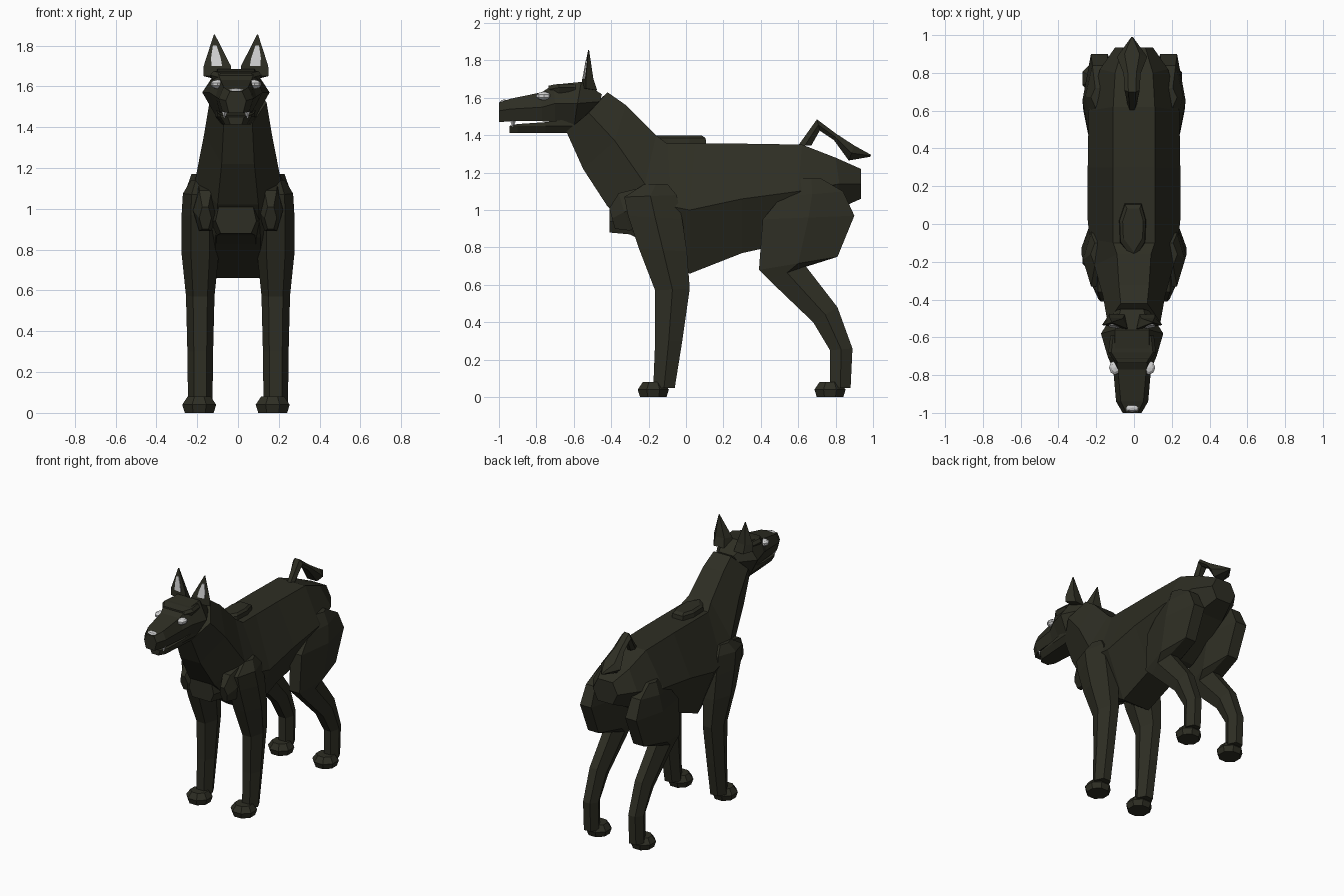
import bpy, bmesh, math
from mathutils import Vector


def material(name, rgb):
    m = bpy.data.materials.new(name)
    m.diffuse_color = (*rgb, 1)
    return m


COAT = material("dark_olive_coat", (0.027, 0.027, 0.017))
PALE = material("pale_grey", (0.66, 0.66, 0.66))


def make(name, bm, mat):
    bmesh.ops.recalc_face_normals(bm, faces=bm.faces[:])
    me = bpy.data.meshes.new(name)
    bm.to_mesh(me)
    bm.free()
    me.materials.append(mat)
    ob = bpy.data.objects.new(name, me)
    bpy.context.collection.objects.link(ob)
    return ob


def loft(name, rings, mat=COAT):
    """Skin a list of equal point rings and cap both ends."""
    bm = bmesh.new()
    vs = [[bm.verts.new(p) for p in r] for r in rings]
    n = len(vs[0])
    for a, b in zip(vs, vs[1:]):
        for i in range(n):
            j = (i + 1) % n
            bm.faces.new((a[i], a[j], b[j], b[i]))
    bm.faces.new(vs[0])
    bm.faces.new(vs[-1])
    return make(name, bm, mat)


def hexagon(cx, *levels):
    """Three (half width, y, z) levels become a six-point ring."""
    right = [(cx + w, y, z) for w, y, z in levels]
    left = [(cx - w, y, z) for w, y, z in reversed(levels)]
    return right + left


def limb(name, rows, cx):
    """Rows of (front y, front z, back y, back z, half width)."""
    loft(name, [hexagon(cx, (w * .5, fy, fz),
                        (w, (fy + by) / 2, (fz + bz) / 2),
                        (w * .5, by, bz)) for fy, fz, by, bz, w in rows])


def ball(name, centre, size, mat):
    bm = bmesh.new()
    bmesh.ops.create_uvsphere(bm, u_segments=8, v_segments=5, radius=1)
    for v in bm.verts:
        v.co = Vector(centre) + v.co * Vector(size)
    make(name, bm, mat)


# Torso and neck: upper, side and lower edges from throat to rump
torso = [
    ((.07, -.42, 1.63), (.14, -.52, 1.52), (.07, -.64, 1.42)),
    ((.08, -.32, 1.56), (.165, -.38, 1.37), (.08, -.55, 1.22)),
    ((.09, -.16, 1.40), (.21, -.22, 1.14), (.10, -.42, 1.02)),
    ((.11, -.10, 1.355), (.235, -.08, 1.02), (.11, -.26, .86)),
    ((.11, .05, 1.355), (.245, .02, 1.00), (.11, .02, .66)),
    ((.11, .30, 1.355), (.245, .30, 1.06), (.11, .30, .77)),
    ((.11, .62, 1.35), (.24, .60, 1.10), (.11, .48, .81)),
    ((.10, .80, 1.28), (.18, .82, 1.14), (.10, .80, 1.00)),
    ((.06, .935, 1.22), (.10, .935, 1.14), (.06, .935, 1.06)),
]
loft("torso_and_neck", [hexagon(0, *r) for r in torso])

# Raised withers on the back
outline = [(0, -.2), (.06, -.1), (.065, .02), (.04, .11), (-.05, .11), (-.08, .02), (-.075, -.1)]
loft("withers", [[(x * k, y * k, z) for x, y in outline]
                 for k, z in ((1, 1.34), (.95, 1.385), (.75, 1.40))])

# Breast plate
loft("breast", [hexagon(-.01, (w * .8, y, t), (w, y, .94), (w * .75, y, b))
                for y, w, t, b in ((-.41, .10, 1.03, .88), (-.30, .125, 1.05, .87),
                                   (-.2, .13, 1.05, .82))])

# Head: crown, cheek and underside edges from nape to muzzle
head = [
    ((.06, -.45, 1.62), (.09, -.46, 1.58), (.05, -.48, 1.50)),
    ((.09, -.56, 1.685), (.165, -.58, 1.57), (.09, -.60, 1.44)),
    ((.09, -.71, 1.67), (.13, -.70, 1.57), (.08, -.70, 1.47)),
    ((.075, -.77, 1.63), (.10, -.77, 1.55), (.08, -.77, 1.475)),
    ((.06, -.94, 1.595), (.085, -.94, 1.54), (.065, -.94, 1.475)),
    ((.03, -1.0, 1.575), (.05, -1.0, 1.53), (.035, -1.0, 1.47)),
]
loft("head", [hexagon(-.01, *r) for r in head])
loft("lower_jaw", [hexagon(-.01, (w, y, t), (w, y, 1.45), (w * .7, y, 1.412))
                   for y, w, t in ((-.60, .10, 1.49), (-.75, .09, 1.47),
                                   (-.90, .075, 1.46), (-.945, .04, 1.45))])
# Heavy brow
loft("brow", [hexagon(-.01, (w, y, t), (w * 1.15, y, t - .02), (w, y, t - .05))
              for y, w, t in ((-.735, .075, 1.665), (-.68, .11, 1.675), (-.59, .10, 1.675))])
ball("nose", (-.01, -.972, 1.565), (.05, .028, .027), PALE)

fore_rows = [
    (-.22, 1.14, -.10, 1.14, .045),
    (-.33, 1.07, -.05, 1.08, .085),
    (-.31, .97, -.02, .95, .092),
    (-.25, .79, .005, .78, .092),
    (-.165, .57, .02, .58, .07),
    (-.165, .30, -.02, .30, .063),
    (-.175, .05, -.06, .05, .06),
]
hind_rows = [
    (.62, 1.17, .72, 1.17, .045),
    (.51, 1.07, .84, 1.10, .075),
    (.41, .95, .90, .97, .09),
    (.39, .68, .81, .75, .085),
    (.44, .63, .64, .70, .065),
    (.68, .40, .81, .48, .06),
    (.77, .25, .89, .26, .055),
    (.77, .05, .88, .05, .055),
]


def paw(name, cx, cy):
    rings = []
    for k, z in ((.85, 0), (1, .04), (.68, .08)):
        rings.append([(cx + .09 * k * math.cos(a), cy + .09 * k * math.sin(a), z)
                      for a in [math.pi * (i + .5) / 4 for i in range(8)]])
    loft(name, rings)


# Everything that comes in left and right pairs
for side, s in (("left", -1), ("right", 1)):
    limb(side + "_front_leg", fore_rows, s * .185)
    limb(side + "_hind_leg", hind_rows, s * .183)
    paw(side + "_front_paw", s * .18 - .01, -.175)
    paw(side + "_hind_paw", s * .18 - .01, .77)
    # Shoulder point beside the breast
    limb(side + "_shoulder", [(-.41, 1.01, -.38, .90, .03), (-.36, 1.09, -.30, .89, .06),
                              (-.2, 1.13, -.2, .95, .07)], s * .16)
    ball(side + "_eye", (s * .09 - .01, -.76, 1.61), (.034, .04, .023), PALE)

    # Ear: flat-fronted pyramid with a pale inner plate
    def ear_point(x, y, z):
        return (s * x - .01, y, z)
    lower = [(.02, -.56, 1.65), (.16, -.535, 1.65), (.12, -.475, 1.64), (.04, -.48, 1.64)]
    middle = [(.025, -.555, 1.70), (.158, -.535, 1.70), (.12, -.495, 1.70), (.05, -.50, 1.70)]
    tip = [(.104, -.523, 1.855), (.108, -.523, 1.855), (.108, -.518, 1.855), (.104, -.518, 1.855)]
    loft(side + "_ear", [[ear_point(*p) for p in r] for r in (lower, middle, tip)])
    inner = [(.068, .120, 1.70), (.075, .122, 1.74), (.095, .113, 1.80)]
    rings = []
    for a, b, z in inner:
        t = (z - 1.70) / .155
        front = [-.555 + (x - .025) * .15 * (1 - t) + .032 * t for x in (a, b)]
        rings.append([ear_point(a, front[0] - .006, z), ear_point(b, front[1] - .006, z),
                      ear_point(b, front[1] + .003, z), ear_point(a, front[0] + .003, z)])
    loft(side + "_inner_ear", rings, PALE)

    # Fang
    loft(side + "_fang", [[(s * .055 - .01 + r * math.cos(a), -.925 + r * math.sin(a), z)
                           for a in [math.pi * i / 2 for i in range(4)]]
                          for r, z in ((.016, 1.48), (.003, 1.445))], PALE)

# Crooked tail
tail = [(.60, 1.345, .67, 1.345, .025), (.70, 1.485, .715, 1.425, .04),
        (.80, 1.41, .79, 1.375, .045), (.90, 1.345, .87, 1.265, .08),
        (.99, 1.295, .985, 1.285, .006)]
limb("tail", tail, -.01)
